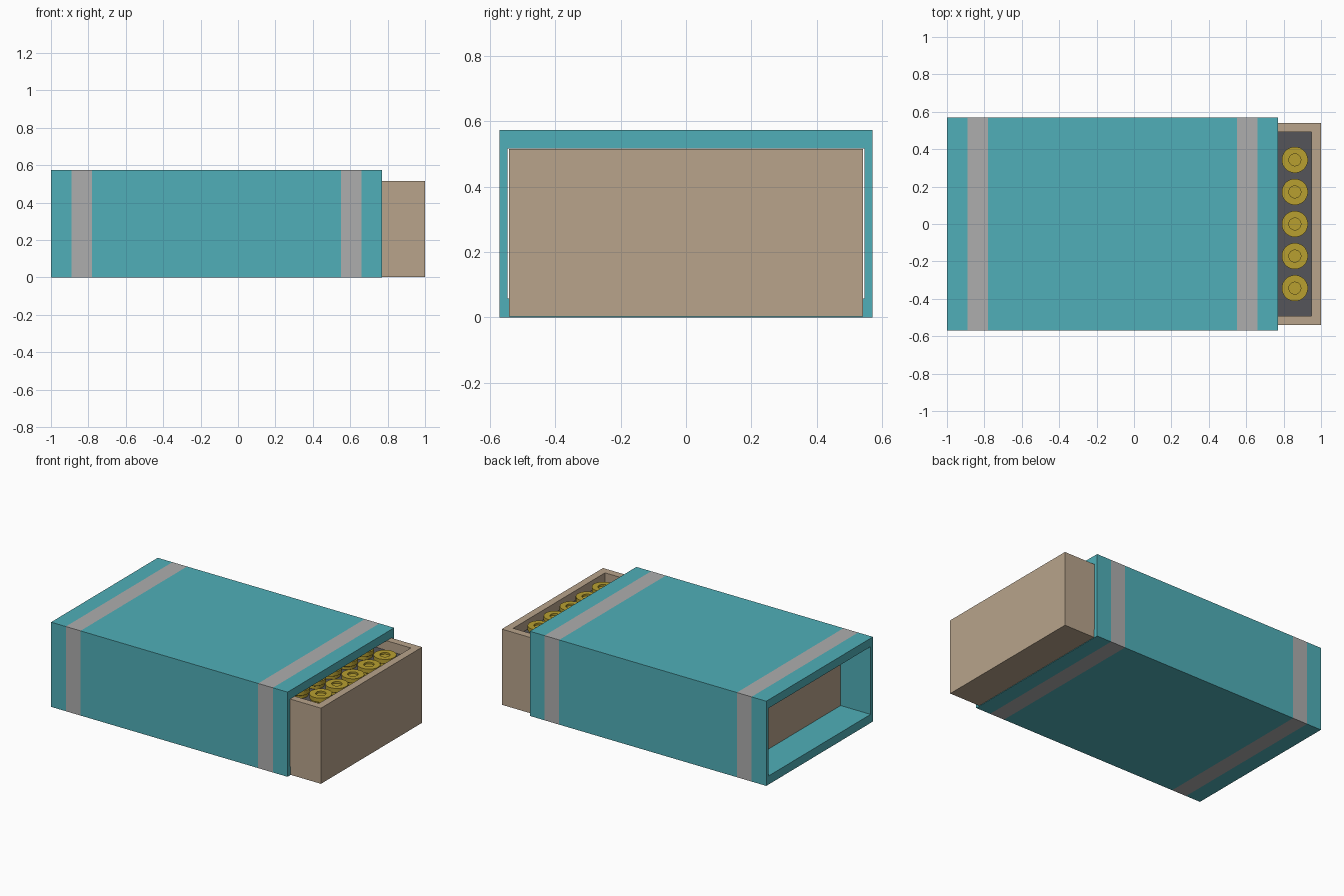
import bpy, bmesh, math

if "Cube" in bpy.data.objects:
    bpy.data.objects.remove(bpy.data.objects["Cube"])


def material(name, rgb):
    m = bpy.data.materials.new(name)
    m.diffuse_color = (*rgb, 1)
    m.use_nodes = True
    m.node_tree.nodes["Principled BSDF"].inputs["Base Color"].default_value = m.diffuse_color
    return m


TEAL = material("teal card", (0.08, 0.43, 0.48))
BAND = material("grey band", (0.42, 0.42, 0.42))
CARD = material("brown card", (0.48, 0.37, 0.26))
DARK = material("dark liner", (0.09, 0.09, 0.10))
BRASS = material("brass", (0.48, 0.35, 0.03))


def finish(bm, name, *mats):
    bmesh.ops.recalc_face_normals(bm, faces=bm.faces)
    me = bpy.data.meshes.new(name)
    bm.to_mesh(me)
    bm.free()
    for m in mats:
        me.materials.append(m)
    ob = bpy.data.objects.new(name, me)
    bpy.context.collection.objects.link(ob)
    return ob


def bridge(bm, a, b):
    n = len(a)
    return [bm.faces.new((a[i], a[(i + 1) % n], b[(i + 1) % n], b[i])) for i in range(n)]


def ring_x(bm, x, y, z0, z1):
    return [bm.verts.new((x, *p)) for p in ((-y, z0), (y, z0), (y, z1), (-y, z1))]


def ring_z(bm, z, x0, x1, y):
    return [bm.verts.new((*p, z)) for p in ((x0, -y), (x1, -y), (x1, y), (x0, y))]


# sleeve: open tube along x with two flush printed bands
xs = [-1, -0.89, -0.78, 0.55, 0.66, 0.77]
bm = bmesh.new()
outer = [ring_x(bm, x, 0.57, 0, 0.573) for x in xs]
inner = [ring_x(bm, x, 0.545, 0.058, 0.516) for x in (xs[0], xs[-1])]
for i in range(5):
    for f in bridge(bm, outer[i], outer[i + 1]):
        f.material_index = 1 if i in (1, 3) else 0
bridge(bm, outer[0], inner[0])
bridge(bm, outer[-1], inner[1])
bridge(bm, inner[0], inner[1])
finish(bm, "sleeve", TEAL, BAND)

# tray: open-topped box slid part way out
TX0, TX1, TY, WALL, TOP = -0.776, 1.0, 0.541, 0.05, 0.515
bm = bmesh.new()
rings = [ring_z(bm, 0.003, TX0, TX1, TY), ring_z(bm, TOP, TX0, TX1, TY),
         ring_z(bm, TOP, TX0 + WALL, TX1 - WALL, TY - WALL),
         ring_z(bm, 0.07, TX0 + WALL, TX1 - WALL, TY - WALL)]
for a, b in zip(rings, rings[1:]):
    bridge(bm, a, b)
bm.faces.new(rings[0])
bm.faces.new(rings[-1])
finish(bm, "tray", CARD)

# liner: dark block the rounds stand in
LINER = 0.45
bm = bmesh.new()
rings = [ring_z(bm, z, TX0 + WALL, TX1 - WALL, TY - WALL) for z in (0.07, LINER)]
bridge(bm, *rings)
for r in rings:
    bm.faces.new(r)
finish(bm, "liner", DARK)

# rounds: turned brass bases, five across and ten deep
profile = [(0.060, LINER - 0.02), (0.060, 0.468), (0.070, 0.474), (0.070, 0.502),
           (0.032, 0.502), (0.032, 0.490)]
SEG = 32
bm = bmesh.new()
for col in range(10):
    for row in range(5):
        cx, cy = 0.86 - col * 0.166, (row - 2) * 0.1715
        rings = [[bm.verts.new((cx + r * math.cos(2 * math.pi * k / SEG),
                                cy + r * math.sin(2 * math.pi * k / SEG), z))
                  for k in range(SEG)] for r, z in profile]
        for a, b in zip(rings, rings[1:]):
            bridge(bm, a, b)
        bm.faces.new(rings[0])
        bm.faces.new(rings[-1])
rounds = finish(bm, "rounds", BRASS)
bpy.context.view_layer.objects.active = rounds
rounds.select_set(True)
bpy.ops.object.shade_smooth_by_angle(angle=math.radians(30))
